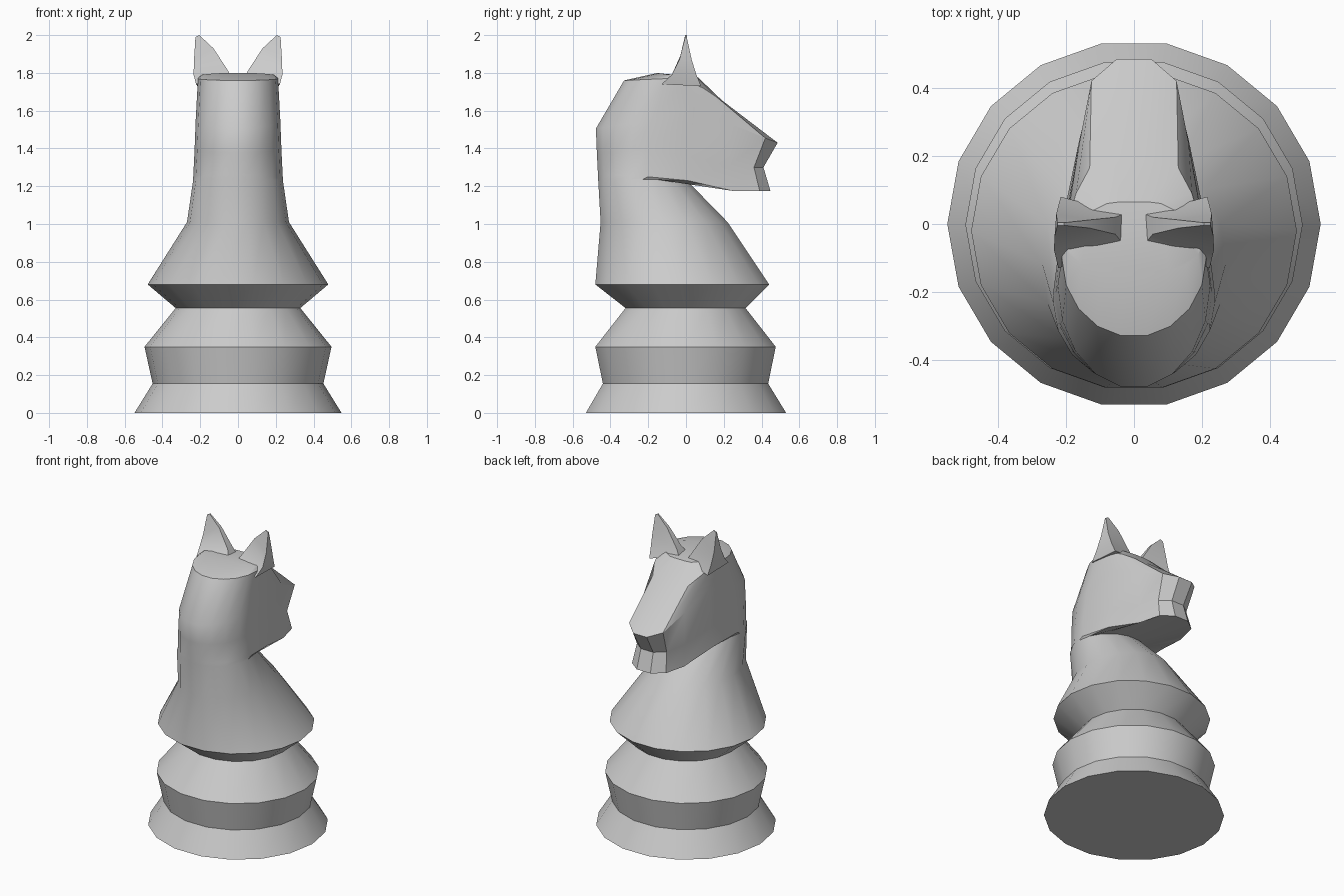
import bpy, bmesh
from math import sin, cos, radians

if "Cube" in bpy.data.objects:
    bpy.data.objects.remove(bpy.data.objects["Cube"])

S80 = sin(radians(80))


def build(name, rings, angle, mirror=False):
    """Loft equal-length closed rings, cap both ends, optionally mirror across x."""
    bm = bmesh.new()
    loops = [[bm.verts.new(p) for p in r] for r in rings]
    n = len(loops[0])
    for a, b in zip(loops, loops[1:]):
        for i in range(n):
            j = (i + 1) % n
            bm.faces.new((a[i], a[j], b[j], b[i]))
    bm.faces.new(loops[0][::-1])
    bm.faces.new(loops[-1])
    bmesh.ops.recalc_face_normals(bm, faces=bm.faces)
    me = bpy.data.meshes.new(name)
    bm.to_mesh(me)
    bm.free()
    ob = bpy.data.objects.new(name, me)
    bpy.context.collection.objects.link(ob)
    if mirror:
        ob.modifiers.new("Mirror", 'MIRROR').use_mirror_merge = False
    bpy.ops.object.select_all(action='DESELECT')
    ob.select_set(True)
    bpy.context.view_layer.objects.active = ob
    bpy.ops.object.shade_smooth_by_angle(angle=radians(angle))
    return ob


def oval(z, w, back, front):
    """18-sided horizontal ring from half width and y limits."""
    c, h = (back + front) / 2, (front - back) / 2 / S80
    return [(w * cos(radians(20 * i)), c + h * sin(radians(20 * i)), z) for i in range(18)]


def head_ring(front, yb, zb):
    """Right front points (side to nose), elliptical back, mirrored to 18 points."""
    w, ys, zs = front[0]
    right = front[::-1]
    for i in range(1, 5):
        a = radians(20 * i)
        t = sin(a) / S80
        right.append((w * cos(a), ys + (yb - ys) * t, zs + (zb - zs) * t))
    left = [(-x, y, z) for x, y, z in right]
    # start at the +x side point, counter-clockwise
    return right[4::-1] + left + right[:4:-1]


# Turned base, flared collar and neck
rings = [oval(z, w, b, f) for z, w, b, f in [
    (0.0, .548, -.53, .53), (.155, .452, -.44, .435), (.35, .495, -.48, .475),
    (.555, .33, -.32, .315), (.68, .478, -.48, .44), (1.01, .27, -.452, .22),
    (1.235, .237, -.465, 0.0)]]

# Jaw, mouth, nose, brow and crown
rings += [
    head_ring([(.237, -.2, 1.25), (.21, .01, 1.23), (.16, .25, 1.175),
               (.125, .39, 1.175), (.05, .447, 1.175)], -.466, 1.26),
    head_ring([(.23, -.2, 1.39), (.20, .02, 1.36), (.15, .23, 1.31),
               (.11, .36, 1.3), (.045, .41, 1.3)], -.472, 1.38),
    head_ring([(.224, -.18, 1.55), (.195, .04, 1.62), (.16, .24, 1.53),
               (.125, .42, 1.455), (.05, .485, 1.43)], -.477, 1.505),
    head_ring([(.212, -.10, 1.77), (.20, -.01, 1.765), (.17, .09, 1.72),
               (.13, .165, 1.67), (.06, .19, 1.655)], -.328, 1.76),
    head_ring([(.20, -.06, 1.785), (.17, 0, 1.79), (.13, .035, 1.785),
               (.08, .06, 1.775), (.04, .065, 1.775)], -.15, 1.80),
]
build("body_and_head", rings, 30)

# Ears: outer front, outer back, inner back, inner front
ears = [
    [(.215, .08, 1.73), (.222, -.13, 1.74), (.03, -.06, 1.77), (.03, .03, 1.77)],
    [(.222, .055, 1.79), (.235, -.075, 1.79), (.055, -.03, 1.815), (.055, .02, 1.815)],
    [(.228, .03, 1.87), (.233, -.035, 1.87), (.13, -.012, 1.93), (.13, .012, 1.93)],
    [(.225, .004, 1.99), (.225, -.004, 1.99), (.205, -.004, 2.0), (.205, .004, 2.0)],
]
build("ears", ears, 40, mirror=True)
